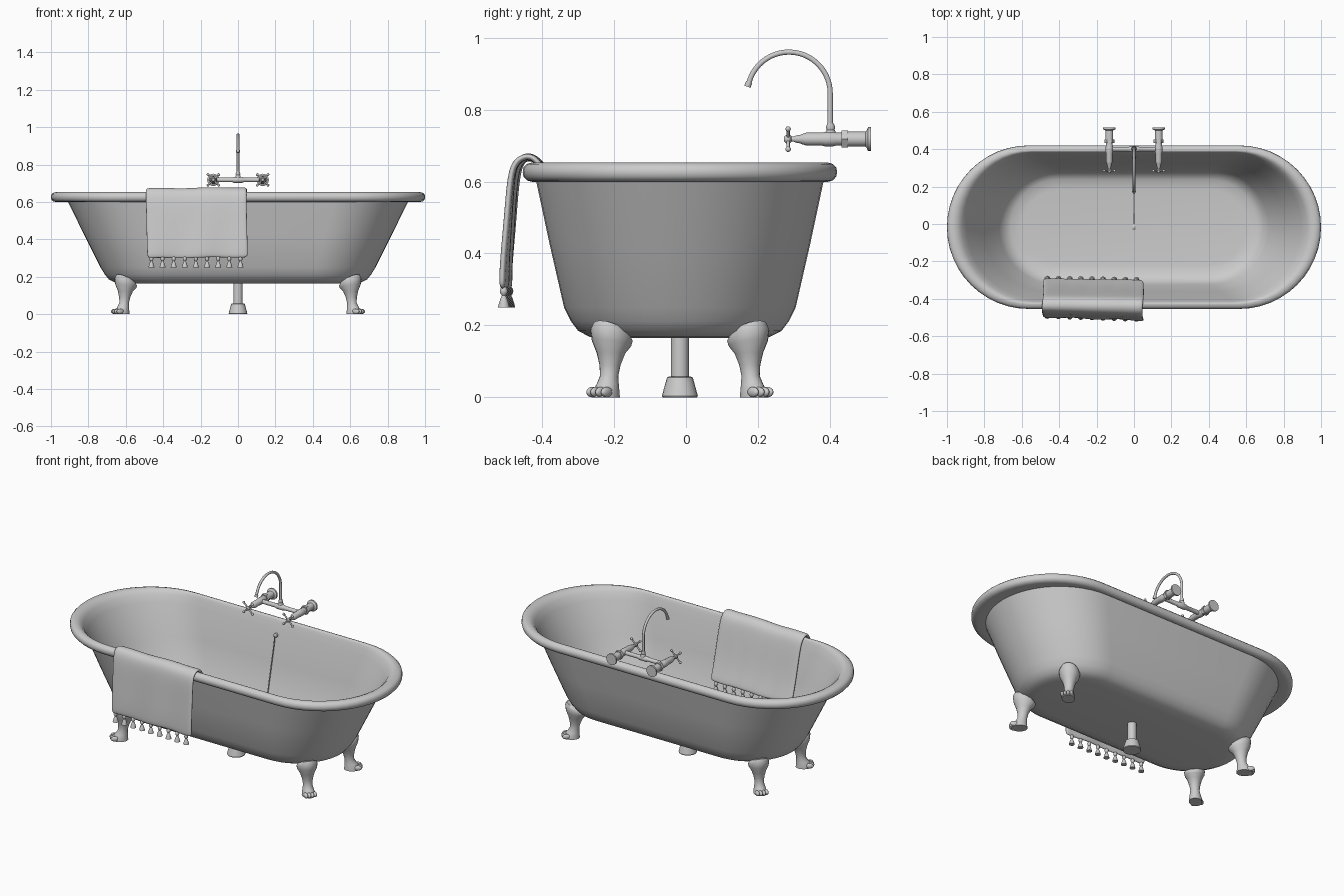
import bpy, bmesh
from math import sin, cos, pi, radians
from mathutils import Vector

if "Cube" in bpy.data.objects:
    bpy.data.objects.remove(bpy.data.objects["Cube"])

CY = -0.017  # tub centre line in y


def finish(ob, angle=40):
    bpy.ops.object.select_all(action='DESELECT')
    ob.select_set(True)
    bpy.context.view_layer.objects.active = ob
    bpy.ops.object.shade_smooth_by_angle(angle=radians(angle))
    return ob


def to_object(name, bm, angle=40):
    bmesh.ops.recalc_face_normals(bm, faces=bm.faces[:])
    me = bpy.data.meshes.new(name)
    bm.to_mesh(me)
    bm.free()
    ob = bpy.data.objects.new(name, me)
    bpy.context.collection.objects.link(ob)
    return finish(ob, angle)


def loft(name, rings, angle=40):
    """Skin a list of closed rings and cap both ends."""
    bm = bmesh.new()
    vr = [[bm.verts.new(p) for p in r] for r in rings]
    n = len(vr[0])
    for a, b in zip(vr, vr[1:]):
        for i in range(n):
            j = (i + 1) % n
            bm.faces.new((a[i], a[j], b[j], b[i]))
    bm.faces.new(vr[0])
    bm.faces.new(vr[-1])
    return to_object(name, bm, angle)


def lathe(name, prof, loc, axis='Z', seg=20, angle=40):
    """Revolve (radius, offset) pairs about an axis through loc."""
    rings = []
    for r, t in prof:
        ring = []
        for i in range(seg):
            c, s = r * cos(2 * pi * i / seg), r * sin(2 * pi * i / seg)
            p = {'X': (t, c, s), 'Y': (c, t, s), 'Z': (c, s, t)}[axis]
            ring.append(Vector(p) + Vector(loc))
        rings.append(ring)
    return loft(name, rings, angle)


def tube(name, pts, r):
    cu = bpy.data.curves.new(name, 'CURVE')
    cu.dimensions = '3D'
    cu.bevel_depth, cu.bevel_resolution, cu.use_fill_caps = r, 3, True
    sp = cu.splines.new('POLY')
    sp.points.add(len(pts) - 1)
    for q, p in zip(sp.points, pts):
        q.co = (*p, 1)
    ob = bpy.data.objects.new(name, cu)
    bpy.context.collection.objects.link(ob)
    bpy.ops.object.select_all(action='DESELECT')
    ob.select_set(True)
    bpy.context.view_layer.objects.active = ob
    bpy.ops.object.convert(target='MESH')
    return finish(bpy.context.view_layer.objects.active)


def ball(name, loc, scale, rot=0):
    bpy.ops.mesh.primitive_uv_sphere_add(segments=14, ring_count=9, radius=1,
                                         location=loc, rotation=(0, 0, rot))
    ob = bpy.context.object
    ob.name, ob.scale = name, scale
    return finish(ob)


def stadium(a, b, z, n=24):
    """Straight-sided ring with round ends: half length a, half width b."""
    pts = []
    for side in (1, -1):
        for i in range(n + 1):
            t = -pi / 2 + pi * i / n
            pts.append((side * (a - b + b * cos(t)), CY + side * b * sin(t), z))
    return pts


# Tub: outer wall, rolled rim, inner wall and floor
tub = [(.60, .20, .165), (.655, .25, .168), (.69, .283, .185), (.712, .303, .212),
       (.735, .322, .25), (.823, .362, .425), (.91, .40, .603), (.97, .41, .599),
       (.988, .425, .603), (.998, .435, .614), (1.0, .437, .626), (.998, .435, .639),
       (.988, .425, .649), (.972, .411, .653), (.955, .405, .652), (.938, .401, .645),
       (.92, .396, .63), (.895, .383, .59), (.806, .344, .42), (.72, .305, .25),
       (.695, .285, .215), (.66, .255, .194), (.60, .20, .188)]
loft("bathtub", [stadium(*p) for p in tub], 50)

# Drain pipe, plug, chain and its wall fitting
lathe("drain_pipe", [(.025, .17), (.025, .05)], (0, CY, 0))
lathe("drain_base", [(.03, .058), (.036, .055), (.05, .004), (.048, 0)], (0, CY, 0))
lathe("plug", [(.012, .186), (.012, .193), (.005, .198)], (0, CY, 0))
lathe("chain_fitting", [(.012, 0), (.012, -.02), (.006, -.024)], (0, .37, .565), 'Y')
tube("plug_chain", [(0, .347, .565), (0, .34, .52), (0, .313, .4), (0, .281, .255),
                    (0, .255, .215), (0, .19, .194), (0, 0, .196)], .003)

# Four claw feet, turned diagonally outward: (offset, depth, width, z, tilt)
leg = [(0, .03, .03, .193, .5), (0, .053, .05, .187, .5), (0, .062, .057, .172, .4),
       (0, .058, .053, .15, .2), (.003, .041, .039, .123, .05), (.007, .030, .029, .09, 0),
       (.011, .026, .025, .06, 0), (.018, .033, .030, .036, 0), (.026, .042, .035, .018, 0),
       (.026, .044, .036, 0, 0)]
ca, sa = cos(radians(37)), sin(radians(37))
for sx, nx in ((-1, "left"), (1, "right")):
    for sy, ny in ((-1, "front"), (1, "back")):
        def place(d, t, z):
            return (sx * (.60 + d * ca - t * sa), CY + sy * (.19 + d * sa + t * ca), z)
        rings = []
        for off, rd, rt, z, tilt in leg:
            ring = []
            for i in range(20):
                d, t = rd * cos(i * pi / 10), rt * sin(i * pi / 10)
                ring.append(place(off + d, t, z + tilt * d))
            rings.append(ring)
        loft(f"{ny}_{nx}_leg", rings, 60)
        for k in (-1.5, -.5, .5, 1.5):
            ball(f"{ny}_{nx}_toe", place(.062 - .004 * abs(k), k * .017, .0145),
                 (.023, .0105, .0145), sx * sy * radians(37) + (0 if sx > 0 else pi))

# Tap bodies with wall flanges, nuts and cross handles
TZ = .718
for s, side in ((-1, "left"), (1, "right")):
    x = s * .132
    lathe(side + "_wall_flange", [(.033, .515), (.033, .506), (.024, .502), (.021, .499),
                                  (.021, .448)], (x, 0, TZ), 'Y')
    lathe(side + "_tap_nut", [(.027, .451), (.027, .433)], (x, 0, TZ), 'Y', 6, 20)
    lathe(side + "_tap_body", [(.018, .44), (.018, .418), (.02, .41), (.02, .385), (.018, .378),
                               (.018, .335), (.014, .322), (.012, .318), (.010, .306),
                               (.007, .300), (.007, .285)], (x, 0, TZ), 'Y')
    lathe(side + "_handle_hub", [(.008, .293), (.012, .289), (.012, .279), (.007, .273)],
          (x, 0, TZ), 'Y')
    for k in range(4):
        a = pi / 4 + k * pi / 2
        tip = (x + .04 * cos(a), .284, TZ + .04 * sin(a))
        tube(side + "_handle_arm", [(x, .284, TZ), tip], .0045)
        ball(side + "_handle_knob", tip, (.0075,) * 3)

# Cross bar and swan-neck spout
lathe("tap_crossbar", [(.012, -.13), (.012, -.03), (.016, -.022), (.016, .022), (.012, .03),
                       (.012, .13)], (0, .40, TZ), 'X')
lathe("spout_collar", [(.014, .72), (.014, .738), (.011, .744), (.013, .75), (.009, .762)],
      (0, .402, 0))
arc = [(0, .286 + .115 * cos(t), .845 + .115 * sin(t))
       for t in (radians(164) * i / 24 for i in range(25))]
tube("spout", [(0, .401, .74)] + arc, .0075)
e, f = Vector(arc[-1]), Vector(arc[-2])
tube("spout_tip", [e, e + (e - f).normalized() * .014], .0095)

# Towel draped over the front rim
drape = [(-.300, .300), (-.318, .345), (-.346, .43), (-.374, .55), (-.392, .62),
         (-.405, .650), (-.425, .668), (-.450, .668), (-.471, .648), (-.481, .6),
         (-.488, .5), (-.496, .4), (-.499, .34), (-.499, .300)]
bm = bmesh.new()
NX = 16
grid = []
for k, (y, z) in enumerate(drape):
    row = []
    for i in range(NX + 1):
        u = 2 * i / NX - 1
        hang = abs(.66 - z) / .36
        wave = .004 * sin(u * 7 + k * .35) * hang
        if k < 6:
            wave = abs(wave)
        skew = -.009 * u if k > 7 else -.004 * u
        row.append(bm.verts.new((-.22 + .27 * u + .004 * sin(k * .6), y + skew + wave,
                                 z + .003 * u + .002 * sin(u * 6))))
    grid.append(row)
for a, b in zip(grid, grid[1:]):
    for i in range(NX):
        bm.faces.new((a[i], a[i + 1], b[i + 1], b[i]))
towel = to_object("towel", bm, 60)
m = towel.modifiers.new("thickness", 'SOLIDIFY')
m.thickness, m.offset = .018, 0
m = towel.modifiers.new("smooth", 'SUBSURF')
m.levels = m.render_levels = 2

# Tassels along both towel ends
tassel = [(.004, .004), (.009, -.002), (.011, -.010), (.009, -.017), (.005, -.022),
          (.009, -.030), (.014, -.046), (.016, -.055)]
for i in range(9):
    x = -.463 + .0595 * i
    u = (x + .22) / .27
    lathe("outer_tassel", tassel, (x, -.499 - .009 * u, .305), 'Z', 12)
    lathe("inner_tassel", tassel, (x, -.296 - .004 * u, .302), 'Z', 12)
